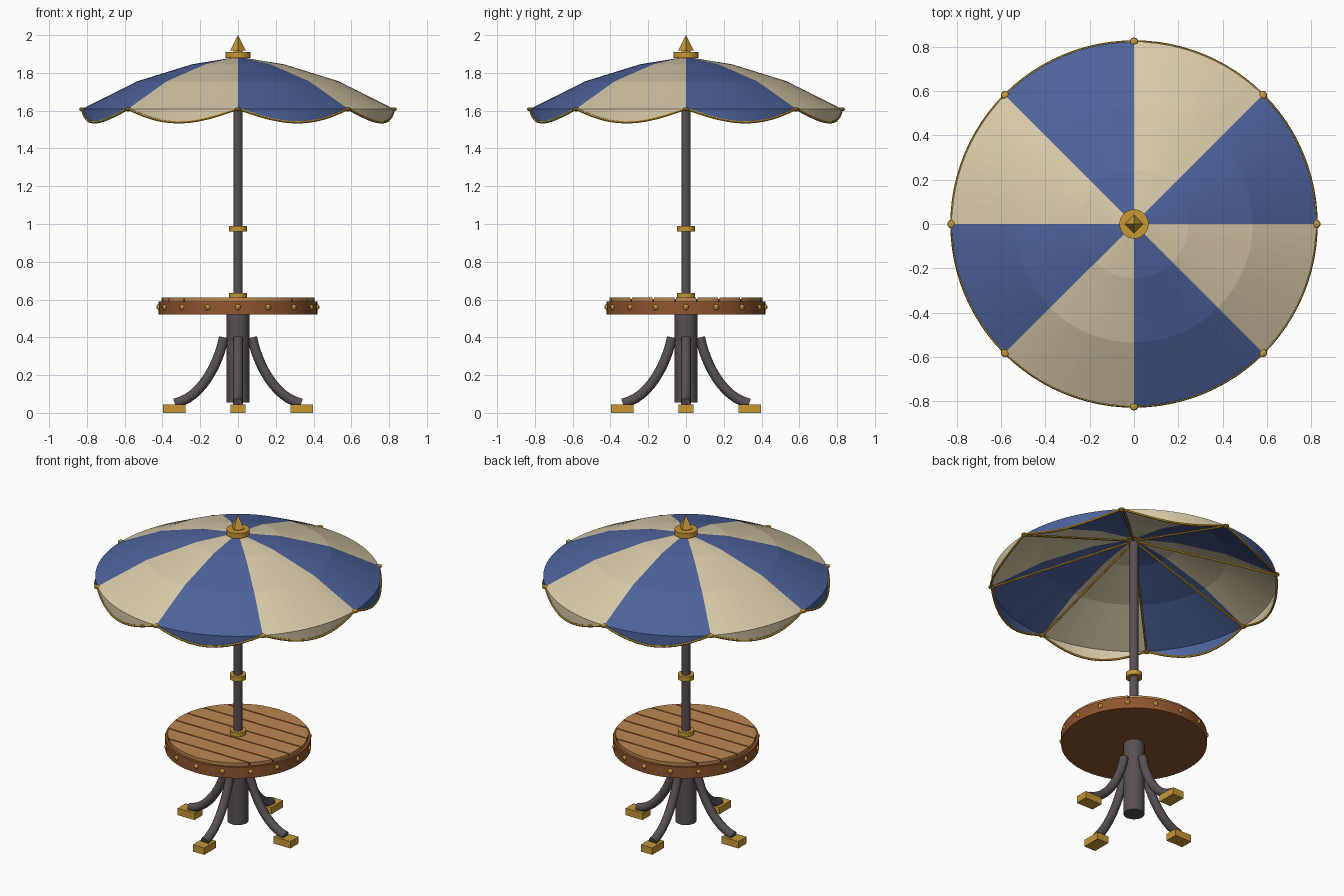
import bpy, bmesh
from math import sin, cos, pi, atan2, sqrt, radians
from mathutils import Matrix, Vector

if "Cube" in bpy.data.objects:
    bpy.data.objects.remove(bpy.data.objects["Cube"], do_unlink=True)


def material(name, rgb):
    m = bpy.data.materials.new(name)
    m.use_nodes = True
    m.diffuse_color = (*rgb, 1)
    m.node_tree.nodes["Principled BSDF"].inputs["Base Color"].default_value = (*rgb, 1)
    return m


BLUE = material("canvas blue", (0.075, 0.125, 0.33))
CREAM = material("canvas cream", (0.70, 0.60, 0.40))
GOLD = material("gold", (0.57, 0.31, 0.035))
IRON = material("dark iron", (0.10, 0.08, 0.09))
RIM = material("rim brown", (0.28, 0.09, 0.028))
PLANK = material("plank wood", (0.50, 0.24, 0.08))
SEAM = material("seam dark", (0.05, 0.02, 0.008))

SECTORS = 8
EDGE_R, EDGE_Z = 0.822, 1.61


def finish(name, bm, mats, smooth=True):
    """Turn a bmesh into a named object with its materials."""
    mesh = bpy.data.meshes.new(name)
    bm.to_mesh(mesh)
    bm.free()
    ob = bpy.data.objects.new(name, mesh)
    bpy.context.collection.objects.link(ob)
    for m in mats:
        mesh.materials.append(m)
    if smooth:
        bpy.ops.object.select_all(action='DESELECT')
        ob.select_set(True)
        bpy.context.view_layer.objects.active = ob
        bpy.ops.object.shade_smooth_by_angle(angle=radians(35))
    return ob


def cylinder(name, mat, r, z0, z1, sides=32, top=None):
    bm = bmesh.new()
    bmesh.ops.create_cone(bm, cap_ends=True, segments=sides, radius1=r,
                          radius2=r if top is None else top, depth=z1 - z0,
                          matrix=Matrix.Translation((0, 0, (z0 + z1) / 2)))
    return finish(name, bm, [mat], sides > 8)


def tube(name, mat, points, r, sides=12, cyclic=False):
    """Sweep a round section along a path."""
    pts = [Vector(p) for p in points]
    n = len(pts)
    bm = bmesh.new()
    rings = []
    for i, p in enumerate(pts):
        a = pts[(i - 1) % n] if cyclic or i else p
        b = pts[(i + 1) % n] if cyclic or i < n - 1 else p
        t = (b - a).normalized()
        side = t.cross(Vector((-p.y, p.x, 0))).normalized()
        if cyclic:
            side = Vector((p.x, p.y, 0)).normalized()
        up = t.cross(side).normalized()
        rings.append([bm.verts.new(p + r * (side * cos(2 * pi * k / sides) + up * sin(2 * pi * k / sides)))
                      for k in range(sides)])
    for i in range(n if cyclic else n - 1):
        a, b = rings[i], rings[(i + 1) % n]
        for k in range(sides):
            j = (k + 1) % sides
            bm.faces.new((a[k], a[j], b[j], b[k]))
    if not cyclic:
        bm.faces.new(rings[0])
        bm.faces.new(rings[-1])
    bmesh.ops.recalc_face_normals(bm, faces=bm.faces)
    return finish(name, bm, [mat])


def polar(r, a, z):
    return Vector((r * cos(a), r * sin(a), z))


# Canopy: stepped dome with a scalloped valance, coloured by sector
STEPS = 96


def hem(i):
    return EDGE_Z - 0.072 * abs(sin(pi * i * SECTORS / STEPS))


bm = bmesh.new()
dome = [(0.02, 1.882), (0.245, 1.845), (0.535, 1.755), (EDGE_R, EDGE_Z)]
rows = [[bm.verts.new(polar(r, 2 * pi * i / STEPS, z)) for i in range(STEPS)] for r, z in dome]
rows.append([bm.verts.new(polar(EDGE_R, 2 * pi * i / STEPS, hem(i))) for i in range(STEPS)])
for upper, lower in zip(rows, rows[1:]):
    for i in range(STEPS):
        j = (i + 1) % STEPS
        f = bm.faces.new((upper[i], lower[i], lower[j], upper[j]))
        c = f.calc_center_median()
        f.material_index = int((atan2(c.y, c.x) % (2 * pi)) / (2 * pi / SECTORS)) % 2
bmesh.ops.remove_doubles(bm, verts=bm.verts, dist=0.0001)
finish("canopy", bm, [BLUE, CREAM], False)

# Gold trim along the hem
tube("hem_trim", GOLD, [polar(EDGE_R, 2 * pi * i / STEPS, hem(i)) for i in range(STEPS)],
     0.007, 6, True)

# Ribs and rib tips
for s in range(SECTORS):
    a = 2 * pi * s / SECTORS
    tube(f"rib_{s + 1}", GOLD, [polar(0.02, a, 1.865), polar(EDGE_R, a, EDGE_Z - 0.005)], 0.007, 6)
    bm = bmesh.new()
    bmesh.ops.create_uvsphere(bm, u_segments=10, v_segments=6, radius=0.02,
                              matrix=Matrix.Translation(polar(EDGE_R, a, EDGE_Z - 0.003))
                              @ Matrix.Diagonal((1, 1, 0.55, 1)))
    finish(f"rib_tip_{s + 1}", bm, [GOLD])

# Finial
cylinder("finial_disc", GOLD, 0.066, 1.878, 1.91)
cylinder("finial_neck", GOLD, 0.025, 1.91, 1.925, 16)
cylinder("finial_spike", GOLD, 0.042, 1.918, 2.0, 4, 0)

# Pole, collars and base column
cylinder("pole", IRON, 0.025, 0.58, 1.88)
cylinder("pole_collar", GOLD, 0.047, 0.96, 0.99)
cylinder("table_collar", GOLD, 0.047, 0.605, 0.635)
cylinder("base_column", IRON, 0.06, 0.055, 0.52)

# Table rim and dark bed under the planks
cylinder("table_rim", RIM, 0.42, 0.52, 0.59, 64)
cylinder("plank_bed", SEAM, 0.402, 0.59, 0.602, 64)

# Planks: round top split into parallel boards
PLANKS, TOP_R, GAP = 7, 0.405, 0.004
width = 2 * TOP_R / PLANKS
for k in range(PLANKS):
    y0 = -TOP_R + k * width + (GAP if k else 0)
    y1 = -TOP_R + (k + 1) * width - (GAP if k < PLANKS - 1 else 0)
    ys = [y0 + (y1 - y0) * i / 10 for i in range(11)]
    outline = [(sqrt(max(TOP_R ** 2 - y * y, 0)), y) for y in ys]
    outline += [(-x, y) for x, y in reversed(outline)]
    bm = bmesh.new()
    face = bm.faces.new([bm.verts.new((x, y, 0.59)) for x, y in outline])
    new = bmesh.ops.extrude_face_region(bm, geom=[face])["geom"]
    bmesh.ops.translate(bm, vec=(0, 0, 0.02), verts=[v for v in new if isinstance(v, bmesh.types.BMVert)])
    bmesh.ops.remove_doubles(bm, verts=bm.verts, dist=0.0001)
    bmesh.ops.recalc_face_normals(bm, faces=bm.faces)
    finish(f"plank_{k + 1}", bm, [PLANK], False)

# Studs round the rim
bm = bmesh.new()
for k in range(16):
    bmesh.ops.create_uvsphere(bm, u_segments=8, v_segments=6, radius=0.016,
                              matrix=Matrix.Translation(polar(0.416, 2 * pi * k / 16, 0.56)))
finish("rim_studs", bm, [GOLD])

# Four curved legs with block feet
path = [Vector(p) for p in ((0.075, 0.4), (0.1, 0.27), (0.19, 0.08), (0.335, 0.05))]
for q, side in enumerate(("left", "back", "right", "front")):
    a = q * pi / 2
    pts = []
    for i in range(13):
        t = i / 12
        u = 1 - t
        p = path[0] * u ** 3 + path[1] * 3 * u * u * t + path[2] * 3 * u * t * t + path[3] * t ** 3
        pts.append(polar(p.x, a, p.y))
    tube(f"{side}_leg", IRON, pts, 0.026, 16)
    bm = bmesh.new()
    bmesh.ops.create_cube(bm, size=1, matrix=Matrix.Rotation(a, 4, 'Z')
                          @ Matrix.Translation((0.337, 0, 0.022))
                          @ Matrix.Diagonal((0.118, 0.08, 0.044, 1)))
    finish(f"{side}_foot", bm, [GOLD], False)
